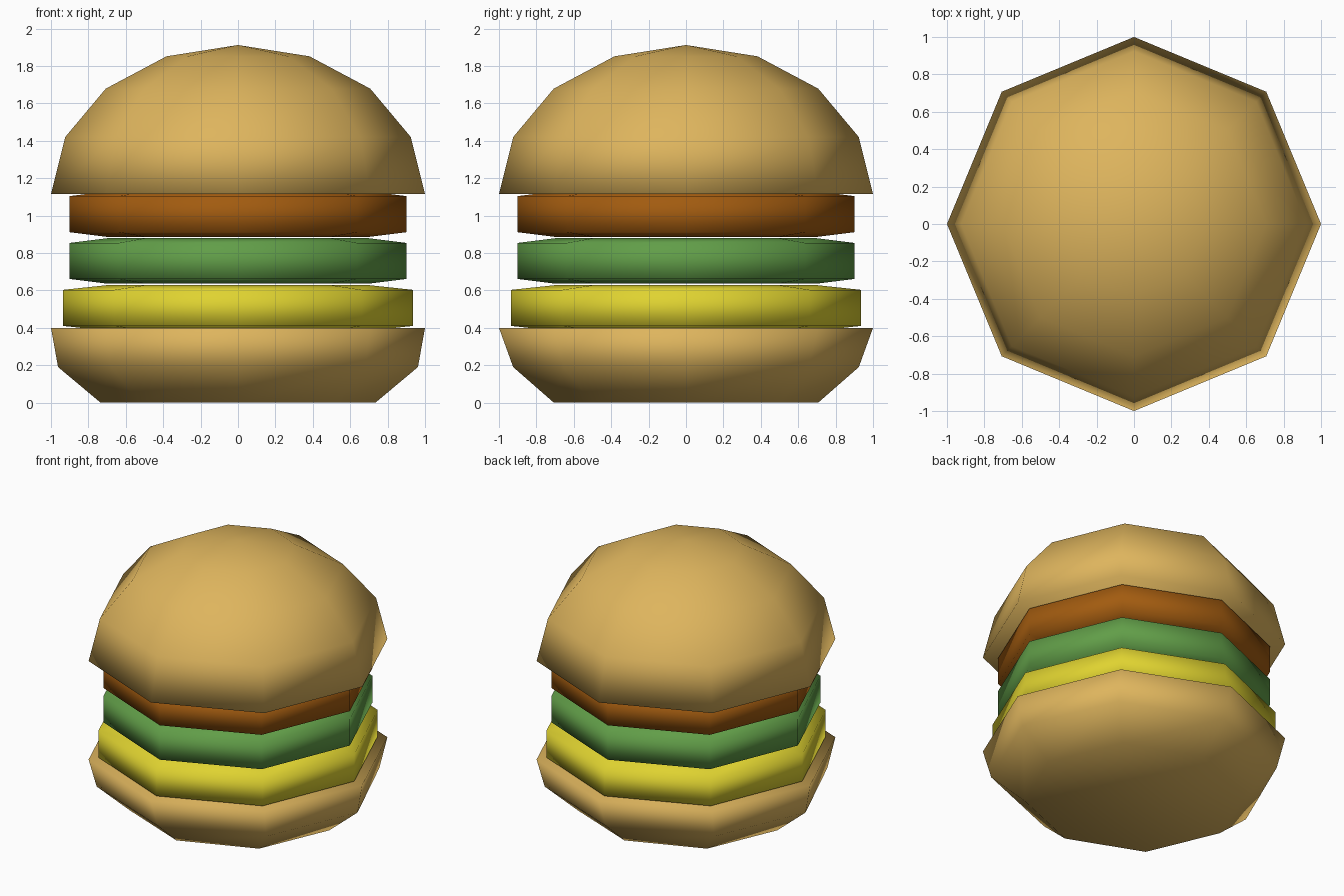
import bpy, bmesh, math

if "Cube" in bpy.data.objects:
    bpy.data.objects.remove(bpy.data.objects["Cube"])

SIDES = 8


def material(name, rgb):
    m = bpy.data.materials.new(name)
    m.diffuse_color = (*rgb, 1)
    m.use_nodes = True
    m.node_tree.nodes["Principled BSDF"].inputs["Base Color"].default_value = m.diffuse_color
    return m


def lathe(name, profile, mat):
    """Closed smooth octagonal solid from (x radius, y radius, z) rings, bottom to top."""
    bm = bmesh.new()
    rings = []
    for rx, ry, z in profile:
        if rx == 0:
            rings.append([bm.verts.new((0, 0, z))])
        else:
            rings.append([bm.verts.new((rx * math.cos(a), ry * math.sin(a), z))
                          for a in (math.tau * i / SIDES for i in range(SIDES))])
    for low, high in zip(rings, rings[1:]):
        for i in range(SIDES):
            j = (i + 1) % SIDES
            if len(high) == 1:
                bm.faces.new((low[i], low[j], high[0]))
            else:
                bm.faces.new((low[i], low[j], high[j], high[i]))
    for ring in (rings[0], rings[-1]):
        if len(ring) > 1:
            bm.faces.new(ring)
    bmesh.ops.recalc_face_normals(bm, faces=bm.faces)
    for f in bm.faces:
        f.smooth = True
    me = bpy.data.meshes.new(name)
    bm.to_mesh(me)
    bm.free()
    me.materials.append(mat)
    ob = bpy.data.objects.new(name, me)
    bpy.context.collection.objects.link(ob)
    return ob


bun = material("bun gold", (0.73, 0.46, 0.11))
meat = material("patty brown", (0.36, 0.105, 0.005))
leaf = material("lettuce green", (0.12, 0.34, 0.065))
cheese = material("cheese yellow", (0.74, 0.65, 0.03))

# Buns: lower bowl and upper dome
lathe("bottom_bun", [(0.735, 0.707, 0), (0.962, 0.924, 0.19), (1, 1, 0.4)], bun)
dome = []
for i in range(5):
    a = math.radians(22.5 * i)
    r = math.cos(a) if i < 4 else 0
    dome.append((r, r, 1.115 + 0.797 * math.sin(a)))
lathe("top_bun", dome, bun)

# Fillings: discs with sloping shoulders
for name, z, r, mat in (("cheese", 0.385, 0.935, cheese),
                        ("lettuce", 0.636, 0.9, leaf),
                        ("patty", 0.886, 0.9, meat)):
    lathe(name, [(0.7, 0.7, z), (r, r, z + 0.025),
                 (r, r, z + 0.218), (0.7, 0.7, z + 0.243)], mat)
